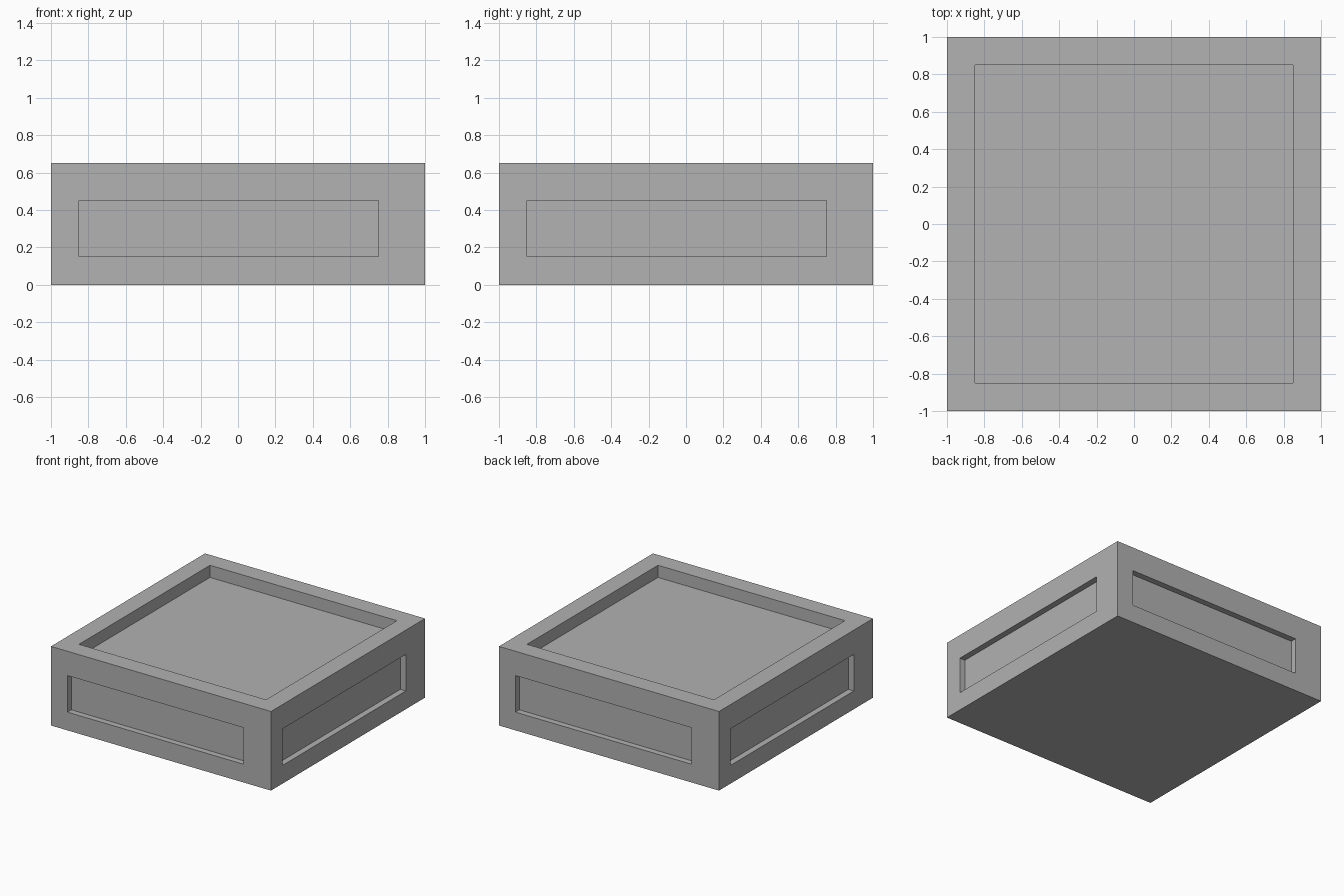
import bpy
import bmesh
from mathutils import Matrix, Vector

cube = bpy.data.objects.get("Cube")
if cube:
    bpy.data.objects.remove(cube, do_unlink=True)

HEIGHT = 0.65
SIDE_DEPTH = 0.05
TOP_DEPTH = 0.10

grey = bpy.data.materials.new("plain grey")
grey.use_nodes = True
colour = (0.445, 0.445, 0.445, 1)
grey.diffuse_color = colour
grey.node_tree.nodes["Principled BSDF"].inputs["Base Color"].default_value = colour


def recessed_panel(bm, outer, inner, depth, place):
    """Add a flat panel with a sunken rectangle, facing local +z."""
    def ring(box, z):
        x0, x1, y0, y1 = box
        corners = [(x0, y0), (x1, y0), (x1, y1), (x0, y1)]
        return [bm.verts.new(place @ Vector((x, y, z))) for x, y in corners]

    rings = [ring(outer, 0), ring(inner, 0), ring(inner, -depth)]
    for a, b in zip(rings, rings[1:]):
        for i in range(4):
            j = (i + 1) % 4
            bm.faces.new((a[i], a[j], b[j], b[i]))
    bm.faces.new(rings[-1])


bm = bmesh.new()

# Four identical sides, each with an off-centre recess
upright = Matrix.Translation((0, -1, 0)) @ Matrix.Rotation(1.5707963, 4, "X")
for quarter in range(4):
    turn = Matrix.Rotation(quarter * 1.5707963, 4, "Z")
    recessed_panel(bm, (-1, 1, 0, HEIGHT), (-0.85, 0.75, 0.15, 0.45),
                   SIDE_DEPTH, turn @ upright)

# Top with a shallow square tray
recessed_panel(bm, (-1, 1, -1, 1), (-0.85, 0.85, -0.85, 0.85), TOP_DEPTH,
               Matrix.Translation((0, 0, HEIGHT)))

# Weld the panels and close the flat underside
bmesh.ops.remove_doubles(bm, verts=bm.verts, dist=0.001)
bmesh.ops.holes_fill(bm, edges=[e for e in bm.edges if e.is_boundary], sides=4)
bmesh.ops.recalc_face_normals(bm, faces=bm.faces)

mesh = bpy.data.meshes.new("tray_block")
bm.to_mesh(mesh)
bm.free()
mesh.materials.append(grey)
block = bpy.data.objects.new("tray_block", mesh)
bpy.context.collection.objects.link(block)
